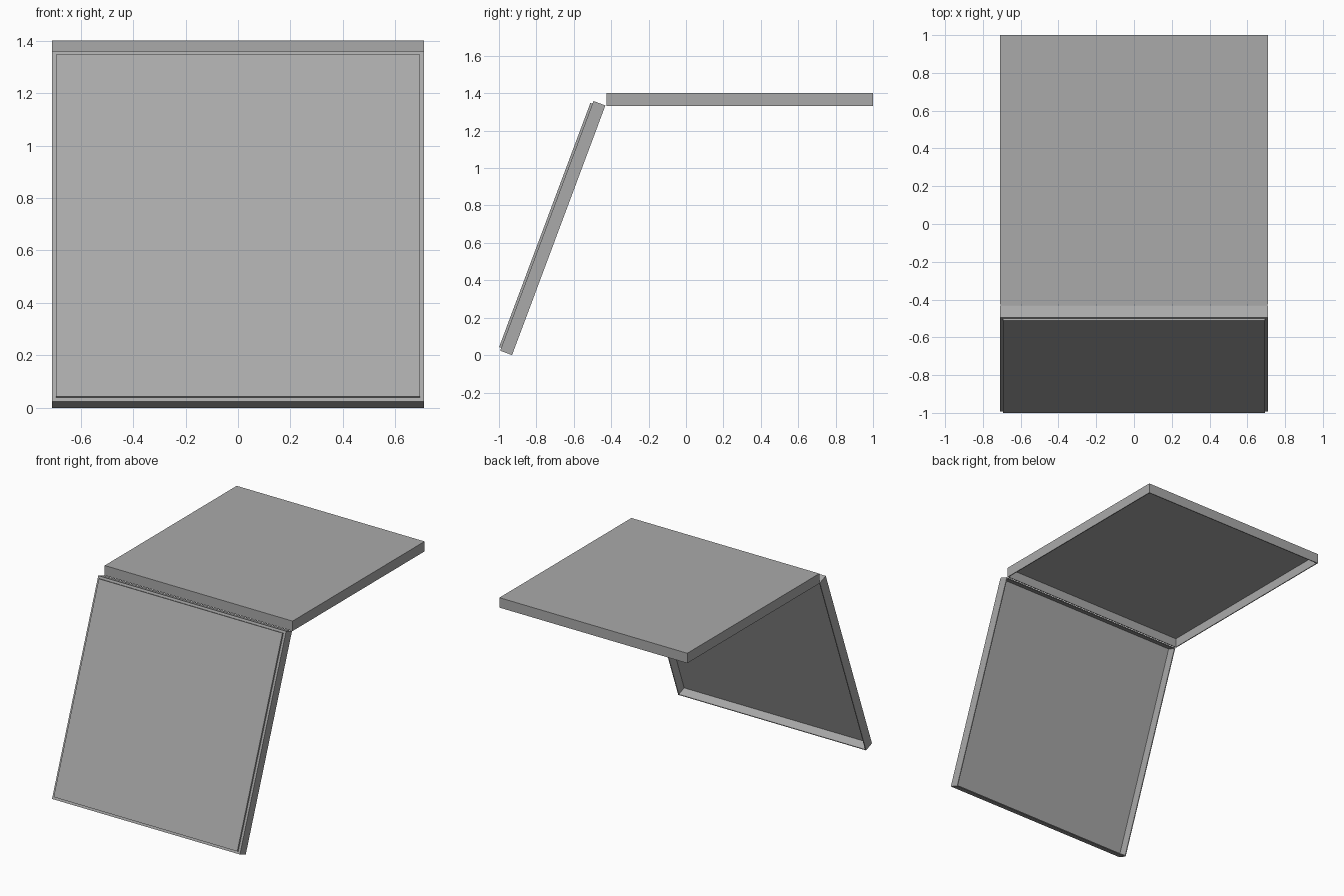
import bpy
import bmesh
from math import radians
from mathutils import Matrix, Vector

cube = bpy.data.objects.get("Cube")
if cube:
    bpy.data.objects.remove(cube, do_unlink=True)

HALF_WIDTH = 0.71
LENGTH = 1.425
DEPTH = 0.068
WALL = 0.006

grey = bpy.data.materials.new("plain grey")
grey.use_nodes = True
colour = (0.4, 0.4, 0.4, 1)
grey.diffuse_color = colour
grey.node_tree.nodes["Principled BSDF"].inputs["Base Color"].default_value = colour


def block(name, low, high, open_below=False):
    """Axis-aligned box between two corners, optionally a hollow tray."""
    low, high = Vector(low), Vector(high)
    size = high - low
    bm = bmesh.new()
    bmesh.ops.create_cube(bm, size=1, matrix=Matrix.Translation((low + high) / 2)
                          @ Matrix.Diagonal((*size, 1)))
    if open_below:
        bottom = [f for f in bm.faces if f.normal.z < -0.5]
        bmesh.ops.delete(bm, geom=bottom, context="FACES_ONLY")
    mesh = bpy.data.meshes.new(name)
    bm.to_mesh(mesh)
    bm.free()
    mesh.materials.append(grey)
    obj = bpy.data.objects.new(name, mesh)
    bpy.context.collection.objects.link(obj)
    if open_below:
        shell = obj.modifiers.new("thin walls", "SOLIDIFY")
        shell.thickness = WALL
        shell.offset = -1
        shell.use_even_offset = True
    return obj


# Level lid, open underneath
lid = block("top_tray", (-HALF_WIDTH, 0, 0), (HALF_WIDTH, LENGTH, DEPTH), True)
lid.location = (0, -0.425, 1.333)

# Leaning lid, open at the back, with a thin raised panel on its face
leaning = block("leaning_tray", (-HALF_WIDTH, 0, 0), (HALF_WIDTH, LENGTH, DEPTH), True)
inset = 0.016
panel = block("raised_front_panel", (-HALF_WIDTH + inset, inset, DEPTH - 0.003),
              (HALF_WIDTH - inset, LENGTH - inset, DEPTH + 0.012))
for part in (leaning, panel):
    part.rotation_euler.x = radians(69.5)
    part.location = (0, -0.93, 0)
